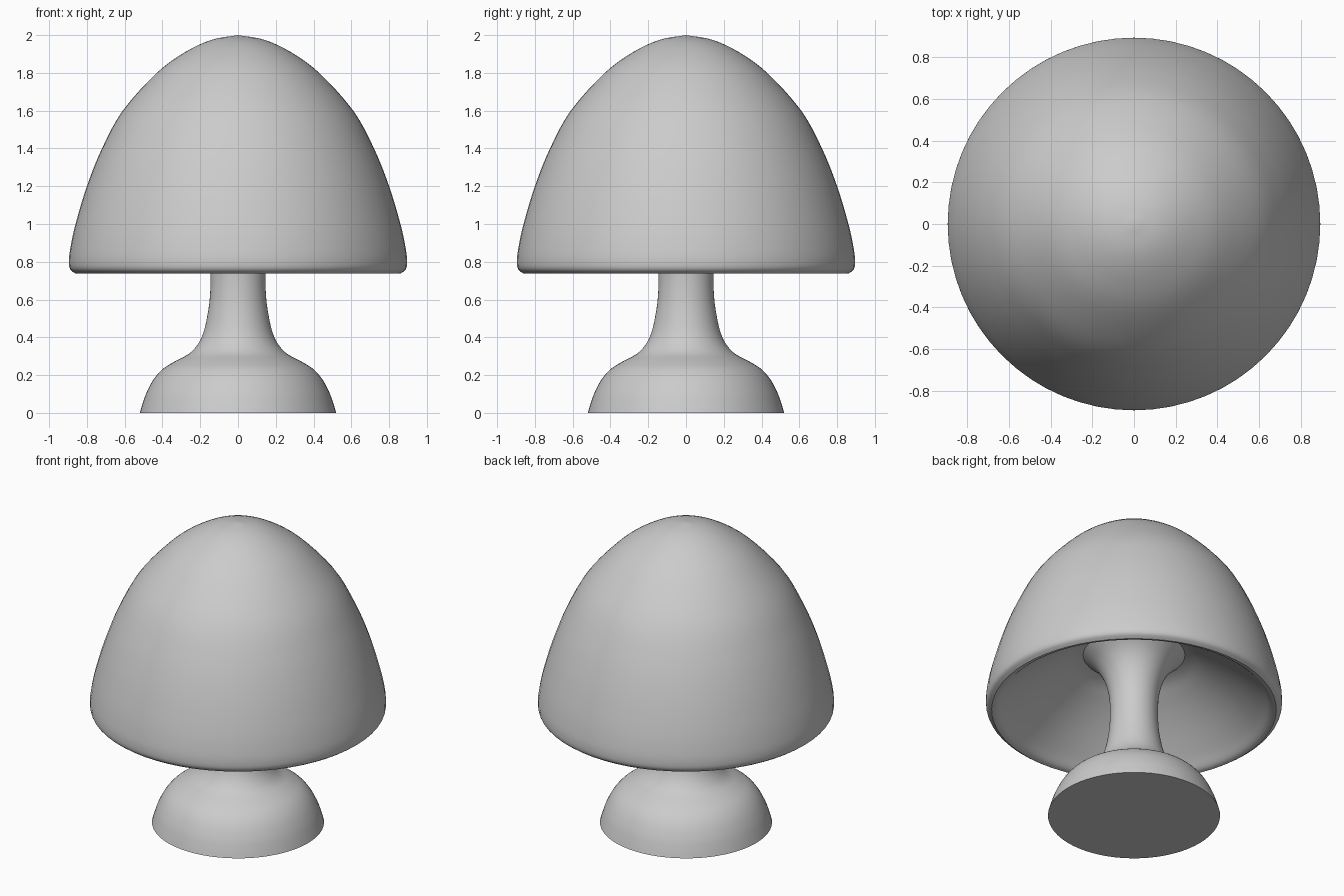
import bpy, bmesh, math
from mathutils import Vector

cube = bpy.data.objects.get("Cube")
if cube:
    bpy.data.objects.remove(cube, do_unlink=True)

SEGMENTS = 64

grey = bpy.data.materials.new("plain_grey")
grey.use_nodes = True
colour = (0.6, 0.6, 0.6, 1)
grey.diffuse_color = colour
grey.node_tree.nodes["Principled BSDF"].inputs["Base Color"].default_value = colour


def smooth_path(points, steps=4):
    """Catmull-Rom curve through (radius, height) points."""
    pts = [Vector(p) for p in points]
    pts = [2 * pts[0] - pts[1]] + pts + [2 * pts[-1] - pts[-2]]
    path = []
    for a, b, c, d in zip(pts, pts[1:], pts[2:], pts[3:]):
        for i in range(steps):
            t = i / steps
            path.append(0.5 * (2 * b + (c - a) * t + (2 * a - 5 * b + 4 * c - d) * t**2
                               + (3 * b - a - 3 * c + d) * t**3))
    return path + [pts[-2]]


def lathe(name, path):
    """Turn a profile around the vertical axis."""
    bm = bmesh.new()
    verts = [bm.verts.new((max(p.x, 0), 0, p.y)) for p in path]
    edges = [bm.edges.new(pair) for pair in zip(verts, verts[1:])]
    bmesh.ops.spin(bm, geom=verts + edges, cent=(0, 0, 0), axis=(0, 0, 1),
                   angle=math.tau, steps=SEGMENTS, use_merge=True)
    bmesh.ops.remove_doubles(bm, verts=bm.verts, dist=0.0005)
    bmesh.ops.recalc_face_normals(bm, faces=bm.faces)
    mesh = bpy.data.meshes.new(name)
    bm.to_mesh(mesh)
    bm.free()
    mesh.materials.append(grey)
    obj = bpy.data.objects.new(name, mesh)
    bpy.context.collection.objects.link(obj)
    bpy.ops.object.select_all(action="DESELECT")
    obj.select_set(True)
    bpy.context.view_layer.objects.active = obj
    bpy.ops.object.shade_smooth_by_angle(angle=math.radians(40))


# Domed shade: outer wall, rounded rim, then the hollow underside
outer = [(0, 2), (0.14, 1.975), (0.28, 1.91), (0.43, 1.8), (0.61, 1.6), (0.72, 1.4),
         (0.8, 1.2), (0.86, 1), (0.888, 0.87), (0.895, 0.8), (0.888, 0.76), (0.86, 0.737)]
hollow = [(0.86, 0.737), (0.825, 0.75), (0.76, 0.81), (0.6, 0.94), (0.44, 1.05),
          (0.3, 1.12), (0, 1.17)]
lathe("shade", smooth_path(outer) + smooth_path(hollow)[1:])

# Round foot sweeping into a stem that flares out under the shade
foot = [(0.52, 0), (0.505, 0.05), (0.483, 0.11), (0.445, 0.18), (0.395, 0.235), (0.33, 0.275),
        (0.26, 0.313), (0.215, 0.36), (0.185, 0.42), (0.165, 0.5), (0.15, 0.6), (0.145, 0.72),
        (0.152, 0.84), (0.18, 0.95), (0.23, 1.04), (0.31, 1.12)]
lathe("stem_and_base", [Vector((0, 0))] + smooth_path(foot) + [Vector((0, 1.14))])
